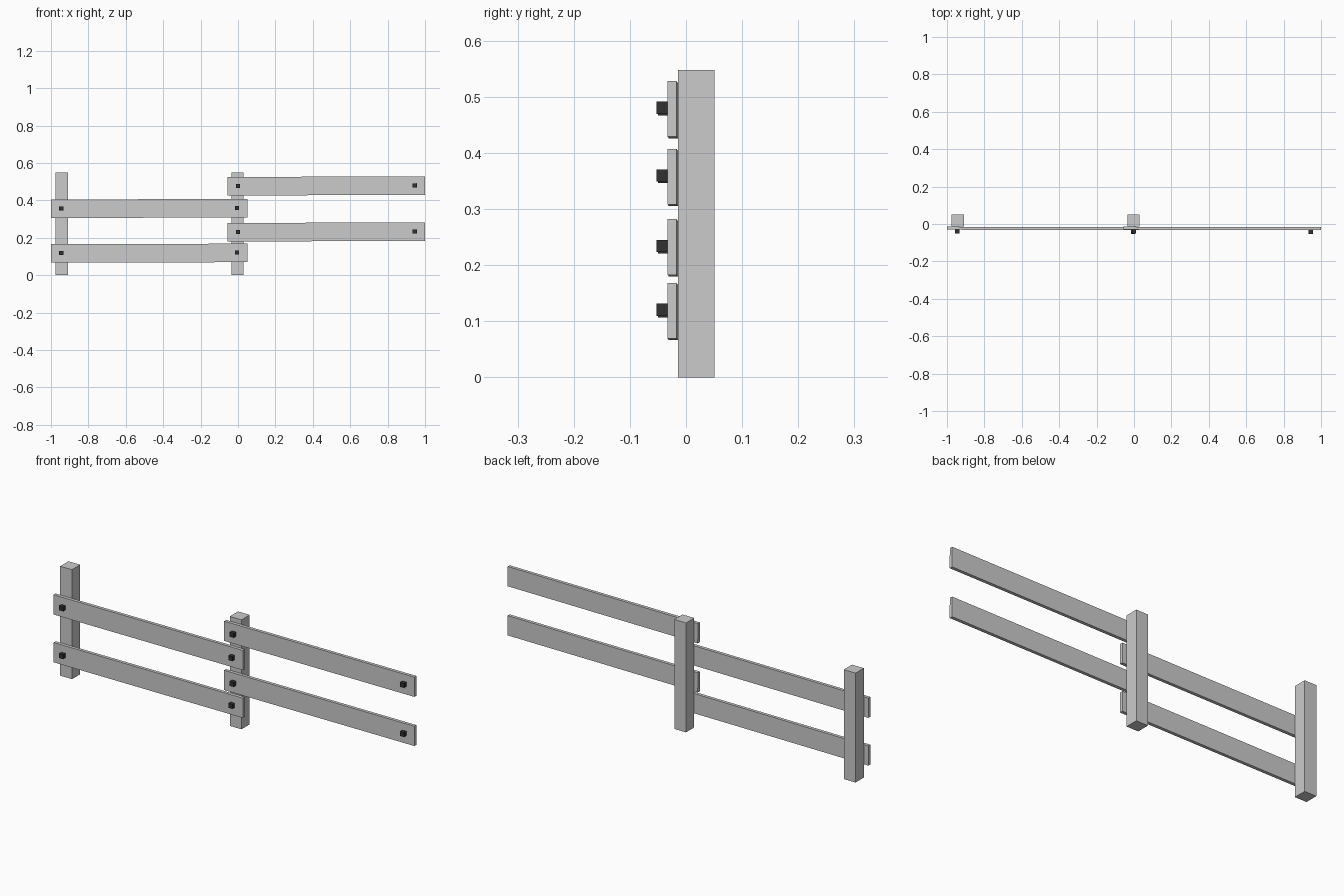
import bpy
import bmesh
from math import atan2
from mathutils import Matrix

if "Cube" in bpy.data.objects:
    bpy.data.objects.remove(bpy.data.objects["Cube"])

dark = bpy.data.materials.new("dark_iron")
dark.diffuse_color = (0.03, 0.03, 0.03, 1)
dark.use_nodes = True
dark.node_tree.nodes["Principled BSDF"].inputs["Base Color"].default_value = dark.diffuse_color


def box(name, size, matrix, mat=None):
    bm = bmesh.new()
    bmesh.ops.create_cube(bm, size=1, matrix=matrix @ Matrix.Diagonal((*size, 1)))
    mesh = bpy.data.meshes.new(name)
    bm.to_mesh(mesh)
    bm.free()
    if mat:
        mesh.materials.append(mat)
    obj = bpy.data.objects.new(name, mesh)
    bpy.context.collection.objects.link(obj)
    return obj


# upright posts
for side, x in (("left", -0.942), ("middle", -0.003)):
    box(f"{side}_post", (0.065, 0.065, 0.548), Matrix.Translation((x, 0.018, 0.274)))

# rails, each slightly tilted, with a square bolt head near both ends
rails = (
    ("lower_left", -1.0, 0.05, 0.1175, (-0.945, -0.006)),
    ("upper_left", -1.0, 0.05, 0.3565, (-0.945, -0.006)),
    ("lower_right", -0.055, 1.0, 0.231, (0.0, 0.945)),
    ("upper_right", -0.055, 1.0, 0.477, (0.0, 0.945)),
)
for name, x0, x1, z, bolts in rails:
    length, mid = x1 - x0, (x0 + x1) / 2
    frame = (Matrix.Translation((mid, -0.0238, z))
             @ Matrix.Rotation(-atan2(0.003, length), 4, 'Y')
             @ Matrix.Rotation(-atan2(0.0025, length), 4, 'Z'))
    box(f"{name}_rail", (length, 0.016, 0.099), frame)
    for i, bx in enumerate(bolts):
        box(f"{name}_bolt_{i + 1}", (0.022, 0.02, 0.022),
            frame @ Matrix.Translation((bx - mid, -0.0175, 0.002)), dark)
